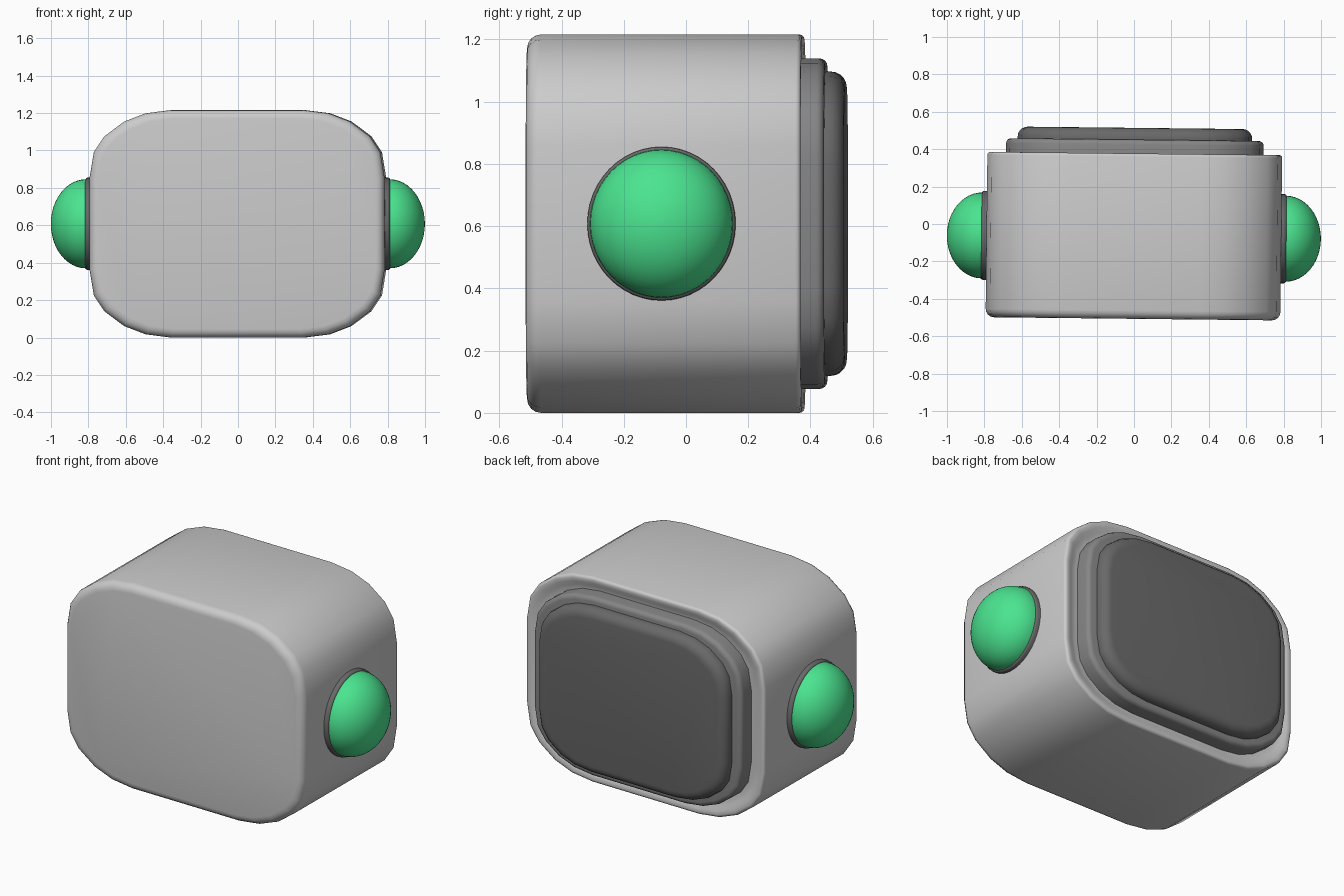
import bpy, bmesh, math
from mathutils import Matrix

if "Cube" in bpy.data.objects:
    bpy.data.objects.remove(bpy.data.objects["Cube"])

TURN = Matrix.Rotation(-0.011, 4, 'Z')   # the whole body is turned very slightly
MID_Z = 0.608


def material(name, rgb):
    m = bpy.data.materials.new(name)
    m.diffuse_color = (*rgb, 1)
    m.use_nodes = True
    m.node_tree.nodes["Principled BSDF"].inputs["Base Color"].default_value = m.diffuse_color
    return m


LIGHT = material("light grey", (0.60, 0.60, 0.60))
MEDIUM = material("medium grey", (0.24, 0.24, 0.24))
DARK = material("dark grey", (0.14, 0.14, 0.14))
GREEN = material("green", (0.07, 0.78, 0.28))

# One corner of the rounded outline, as fractions of half width and half height
CORNER = [(1, 0.41), (0.972, 0.63), (0.90, 0.77), (0.765, 0.90),
          (0.62, 0.972), (0.45, 1)]
OUTLINE = (CORNER + [(-x, z) for x, z in reversed(CORNER)]
           + [(-x, -z) for x, z in CORNER]
           + [(x, -z) for x, z in reversed(CORNER)])


def loft(name, rings, mat, angle=35):
    """Skin a list of closed rings and cap both ends."""
    bm = bmesh.new()
    loops = [[bm.verts.new(p) for p in ring] for ring in rings]
    n = len(loops[0])
    for a, b in zip(loops, loops[1:]):
        for i in range(n):
            j = (i + 1) % n
            bm.faces.new((a[i], a[j], b[j], b[i]))
    bm.faces.new(loops[0])
    bm.faces.new(loops[-1])
    bmesh.ops.recalc_face_normals(bm, faces=bm.faces)
    bm.transform(TURN)
    me = bpy.data.meshes.new(name)
    bm.to_mesh(me)
    bm.free()
    me.materials.append(mat)
    ob = bpy.data.objects.new(name, me)
    bpy.context.collection.objects.link(ob)
    bpy.ops.object.select_all(action='DESELECT')
    ob.select_set(True)
    bpy.context.view_layer.objects.active = ob
    bpy.ops.object.shade_smooth_by_angle(angle=math.radians(angle))
    return ob


def fillet(r, steps=4):
    """(inset, distance from end) pairs going round a quarter circle."""
    return [(r * (1 - math.cos(t)), r * (1 - math.sin(t)))
            for t in (math.pi / 2 * k / steps for k in range(steps + 1))]


def slab(name, w, h, profile, mat):
    """Rounded slab along y; the profile lists (inset, y)."""
    rings = [[(x * (w - d), y, MID_Z + z * (h - d)) for x, z in OUTLINE]
             for d, y in profile]
    return loft(name, rings, mat)


# Housing: soft front edge, small back rim and shallow dished back
front = [(d, -0.507 + e) for d, e in reversed(fillet(0.045))]
rim = [(d, 0.377 - e) for d, e in fillet(0.016, 3)]
slab("housing", 0.788, 0.608, front + rim + [(0.035, 0.374), (0.055, 0.364), (0.085, 0.358)], LIGHT)

# Stepped back: mounting plate and dark back panel
slab("back_plate", 0.688, 0.531,
     [(0, 0.34)] + [(d, 0.451 - e) for d, e in fillet(0.025)], MEDIUM)
slab("back_panel", 0.627, 0.489,
     [(0, 0.43)] + [(d, 0.514 - e) for d, e in fillet(0.052, 5)], DARK)


def round_part(name, side, profile, mat, segments=48):
    """Elliptical turned part along x; the profile lists (radius, x)."""
    rings = []
    for r, x in profile:
        ring = []
        for k in range(segments):
            a = 2 * math.pi * k / segments
            ring.append((side * x, -0.07 + 0.965 * r * math.cos(a),
                         MID_Z + r * math.sin(a)))
        rings.append(ring)
    return loft(name, rings, mat)


# Side domes seated in collars
for side, label in ((-1, "left"), (1, "right")):
    round_part(label + "_collar", side,
               [(0.247, 0.76), (0.247, 0.804), (0.244, 0.811), (0.238, 0.815)], DARK)
    dome = [(0.238, 0.79)]
    for k in range(13):
        t = math.pi / 2 * k / 12
        dome.append((max(0.238 * math.cos(t), 0.004), 0.812 + 0.188 * math.sin(t)))
    round_part(label + "_dome", side, dome, GREEN)
